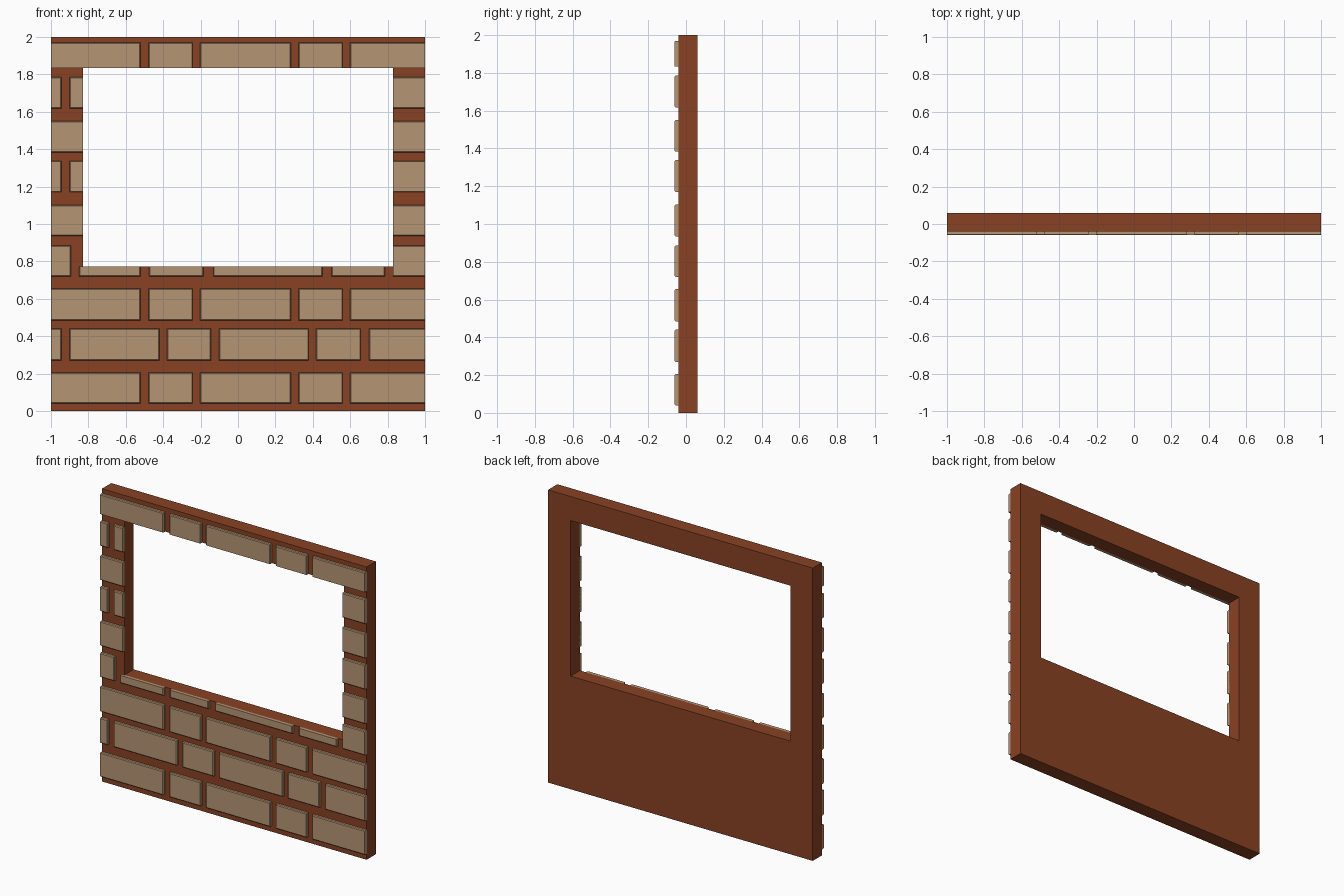
import bpy, bmesh

if "Cube" in bpy.data.objects:
    bpy.data.objects.remove(bpy.data.objects["Cube"])

BACK, FACE, FRONT = 0.06, -0.04, -0.06      # wall back, mortar face, brick face
OX, OZ0, OZ1 = 0.83, 0.773, 1.835           # window opening
BEV = 0.005


def material(name, rgb):
    m = bpy.data.materials.new(name)
    m.diffuse_color = (*rgb, 1)
    m.use_nodes = True
    m.node_tree.nodes["Principled BSDF"].inputs["Base Color"].default_value = m.diffuse_color
    return m


mortar = material("red brown mortar", (0.25, 0.054, 0.017))
stone = material("tan brick", (0.46, 0.30, 0.175))


def finish(name, bm, mat):
    bmesh.ops.recalc_face_normals(bm, faces=bm.faces)
    me = bpy.data.meshes.new(name)
    bm.to_mesh(me)
    bm.free()
    me.materials.append(mat)
    ob = bpy.data.objects.new(name, me)
    bpy.context.collection.objects.link(ob)


def loop(bm, x0, x1, z0, z1, y):
    return [bm.verts.new((x, y, z)) for x, z in ((x0, z0), (x1, z0), (x1, z1), (x0, z1))]


def bridge(bm, a, b):
    for i in range(4):
        j = (i + 1) % 4
        bm.faces.new((a[i], a[j], b[j], b[i]))


# Wall slab with a window opening
bm = bmesh.new()
rings = [loop(bm, -1, 1, 0, 2, FACE), loop(bm, -1, 1, 0, 2, BACK),
         loop(bm, -OX, OX, OZ0, OZ1, BACK), loop(bm, -OX, OX, OZ0, OZ1, FACE)]
for i in range(4):
    bridge(bm, rings[i], rings[(i + 1) % 4])
finish("wall_frame", bm, mortar)


# One brick; only uncut sides get a chamfer
def brick(bm, x0, x1, z0, z1, cut):
    l, r, b, t = [0 if c else BEV for c in cut]
    back = loop(bm, x0, x1, z0, z1, FACE + 0.002)
    rim = loop(bm, x0, x1, z0, z1, FRONT + BEV)
    front = loop(bm, x0 + l, x1 - r, z0 + b, z1 - t, FRONT)
    bridge(bm, back, rim)
    bridge(bm, rim, front)
    bm.faces.new(front)
    bm.faces.new(back)


# Brick courses: three bond patterns
A = [(-1, -.522), (-.478, -.242), (-.202, .284), (.324, .56), (.60, 1)]
B = [(-1, -.944), (-.90, -.42), (-.38, -.144), (-.102, .378), (.418, .656), (.70, 1)]
C = [(-1, -.894), (-.85, -.522), (-.475, -.185), (-.132, .452), (.50, .786), (.83, 1)]
courses = [(A, .04, .206), (B, .27, .442), (A, .485, .656), (C, .72, .886), (A, .935, 1.102),
           (B, 1.17, 1.338), (A, 1.383, 1.55), (B, 1.617, 1.785), (A, 1.80, 1.97)]

bm = bmesh.new()
for pattern, z0, z1 in courses:
    for x0, x1 in pattern:
        el, er = x0 == -1, x1 == 1
        if z1 <= OZ0:
            brick(bm, x0, x1, z0, z1, (el, er, 0, 0))
        elif z1 > OZ1:                                  # lintel course
            brick(bm, x0, x1, OZ1, z1, (el, er, 1, 0))
        elif z0 < OZ0 and x0 > -OX - .03 and x1 < OX:   # sill course
            brick(bm, x0, x1, z0, OZ0, (el, er, 0, 1))
        else:                                           # jambs, clipped at opening
            if x0 < -OX:
                brick(bm, x0, min(x1, -OX), z0, z1, (el, x1 > -OX, 0, 0))
            if x1 > OX:
                brick(bm, max(x0, OX), x1, z0, z1, (x0 <= OX, er, 0, 0))
finish("bricks", bm, stone)
